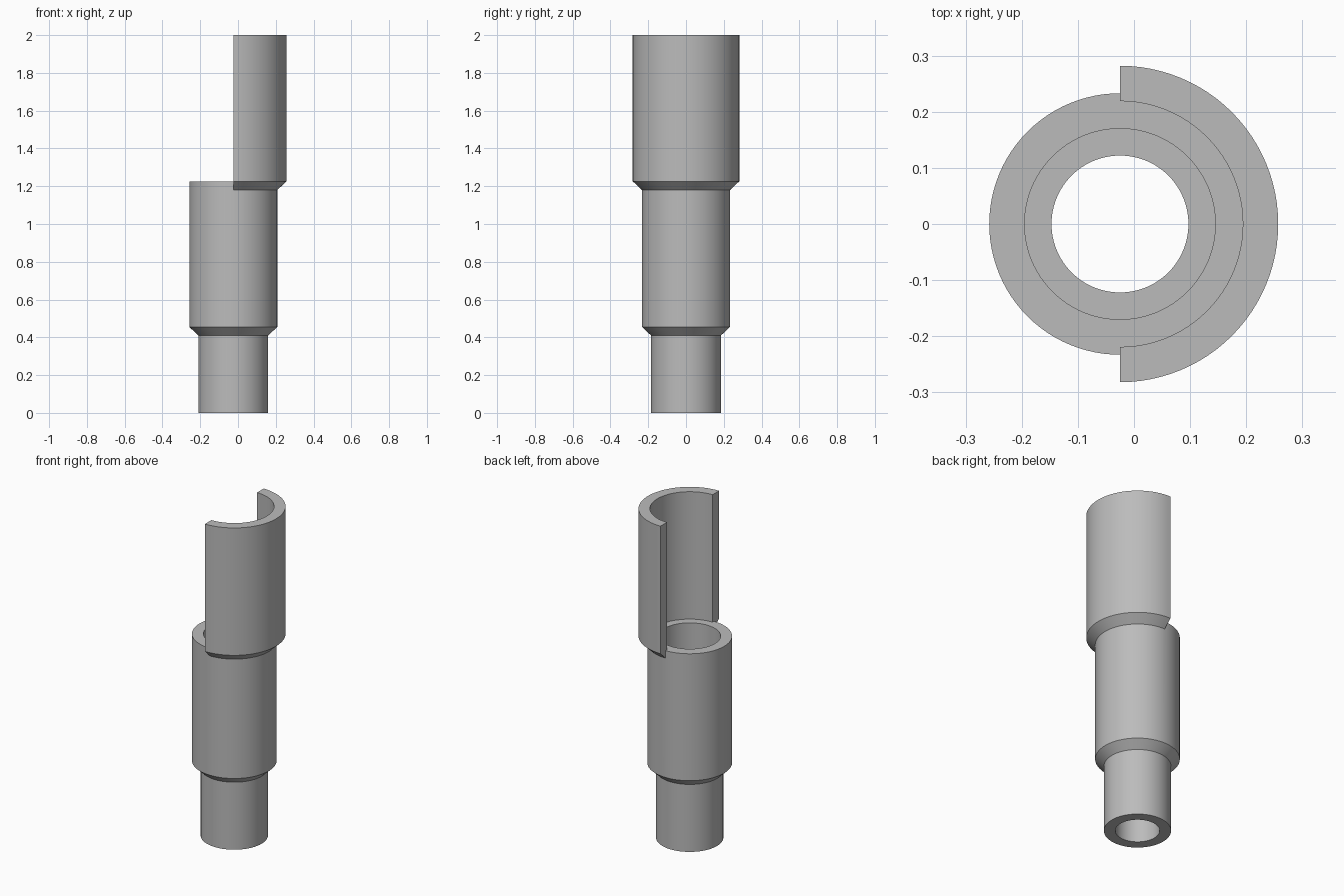
import bpy, bmesh, math

cube = bpy.data.objects.get("Cube")
if cube:
    bpy.data.objects.remove(cube, do_unlink=True)

AXIS_X = -0.025
STEPS = 48  # segments per half turn

# Radii of the three nested tubes and the heights of their joints
R0, R1, R2, R3, R4 = 0.122, 0.170, 0.219, 0.233, 0.282
FOOT_R = 0.185
FOOT, LEDGE, FLARE, RIM, TOP = 0.41, 0.455, 1.18, 1.226, 2.0

grey = bpy.data.materials.new("grey plastic")
grey.use_nodes = True
colour = (0.5, 0.5, 0.5, 1)
grey.diffuse_color = colour
grey.node_tree.nodes["Principled BSDF"].inputs["Base Color"].default_value = colour

# Profiles as (radius, height) loops
lower = [(R2, RIM), (R1, RIM), (R1, LEDGE), (R0, LEDGE), (R0, 0),
         (FOOT_R, 0), (FOOT_R, FOOT), (R3, LEDGE), (R3, FLARE)]
open_side = lower + [(R3, RIM)]
sleeve_side = lower + [(R4, RIM), (R4, TOP), (R2, TOP)]
cut_face = [(R3, FLARE), (R4, RIM), (R4, TOP), (R2, TOP), (R2, RIM), (R3, RIM)]

bm = bmesh.new()


def ring(profile, angle):
    return [bm.verts.new((AXIS_X + r * math.cos(angle), r * math.sin(angle), z))
            for r, z in profile]


def half_turn(profile, start):
    rings = [ring(profile, start + math.pi * i / STEPS) for i in range(STEPS + 1)]
    n = len(profile)
    for a, b in zip(rings, rings[1:]):
        for j in range(n):
            k = (j + 1) % n
            bm.faces.new((a[j], b[j], b[k], a[k]))


# Full-height half on the left, shorter half on the right
half_turn(sleeve_side, -math.pi / 2)
half_turn(open_side, math.pi / 2)

# Flat ends of the half sleeve
for side in (-1, 1):
    bm.faces.new(ring(cut_face, side * math.pi / 2))

bmesh.ops.remove_doubles(bm, verts=bm.verts, dist=0.0005)
bmesh.ops.recalc_face_normals(bm, faces=bm.faces)

mesh = bpy.data.meshes.new("stepped_tube")
bm.to_mesh(mesh)
bm.free()
mesh.materials.append(grey)
tube = bpy.data.objects.new("stepped_tube", mesh)
bpy.context.collection.objects.link(tube)

bpy.ops.object.select_all(action="DESELECT")
tube.select_set(True)
bpy.context.view_layer.objects.active = tube
bpy.ops.object.shade_smooth_by_angle(angle=math.radians(30))
